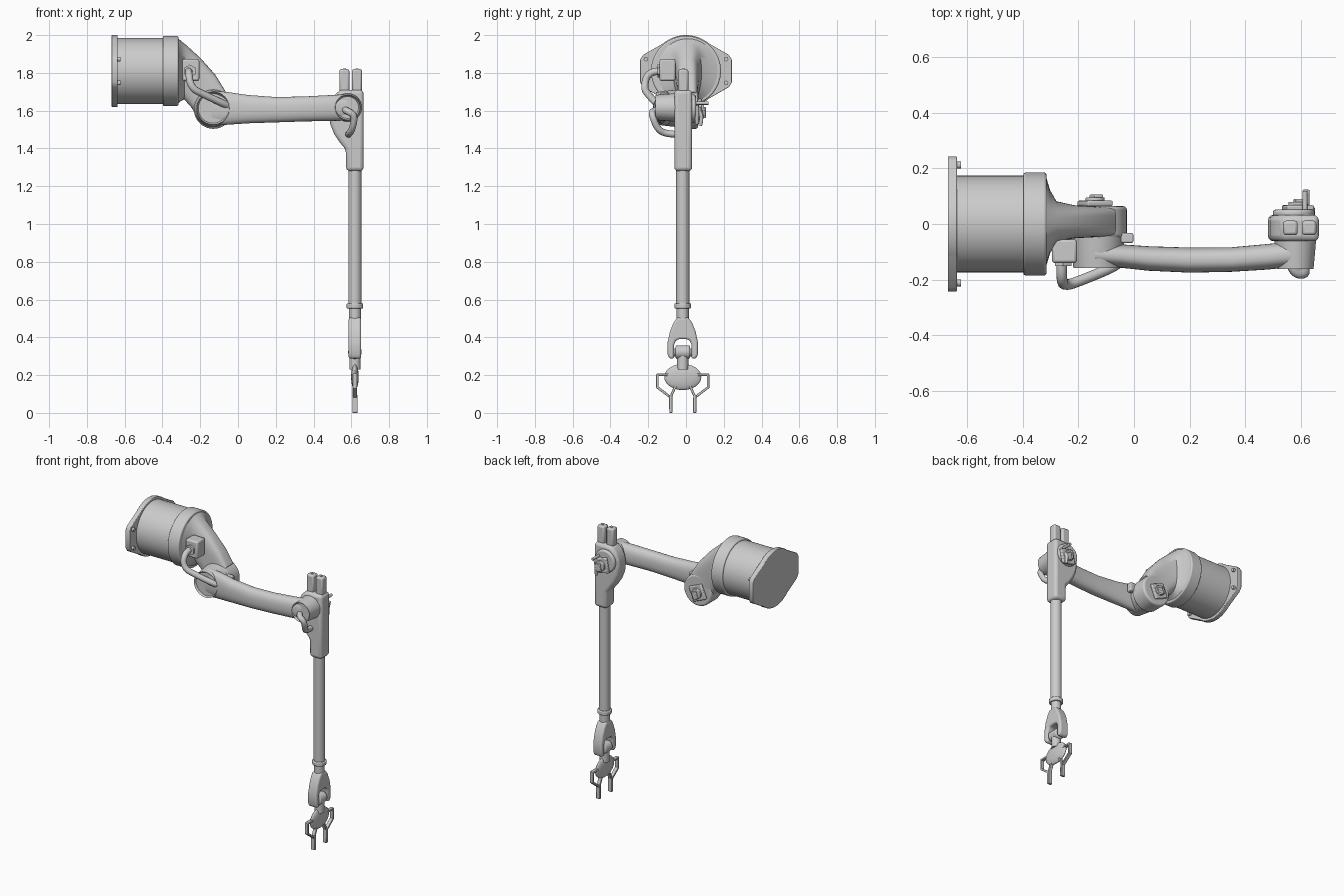
import bpy, bmesh, math
from mathutils import Vector, Matrix

if "Cube" in bpy.data.objects:
    bpy.data.objects.remove(bpy.data.objects["Cube"])

grey = bpy.data.materials.new("light_grey")
grey.diffuse_color = (0.6, 0.6, 0.6, 1)
grey.use_nodes = True
grey.node_tree.nodes["Principled BSDF"].inputs["Base Color"].default_value = grey.diffuse_color


def finish(name, bm, bevel=0.0, seg=3, angle=35):
    bmesh.ops.recalc_face_normals(bm, faces=bm.faces)
    me = bpy.data.meshes.new(name)
    bm.to_mesh(me)
    bm.free()
    ob = bpy.data.objects.new(name, me)
    bpy.context.collection.objects.link(ob)
    me.materials.append(grey)
    if bevel:
        m = ob.modifiers.new("bevel", "BEVEL")
        m.width, m.segments, m.limit_method = bevel, seg, "ANGLE"
        m.angle_limit = math.radians(40)
    bpy.ops.object.select_all(action="DESELECT")
    ob.select_set(True)
    bpy.context.view_layer.objects.active = ob
    bpy.ops.object.shade_smooth_by_angle(angle=math.radians(angle))
    return ob


def cyl(name, p0, p1, r, r2=None, bevel=0.0, seg=48, recess=0.0):
    """Cylinder between two points; recess sinks a dish into the p1 end."""
    p0, p1 = Vector(p0), Vector(p1)
    d = p1 - p0
    bm = bmesh.new()
    bmesh.ops.create_cone(bm, cap_ends=True, segments=seg, radius1=r,
                          radius2=r if r2 is None else r2, depth=d.length)
    if recess:
        top = max(bm.faces, key=lambda f: f.calc_center_median().z)
        bmesh.ops.inset_region(bm, faces=[top], thickness=0.008)
        bmesh.ops.translate(bm, verts=top.verts, vec=(0, 0, -recess))
    rot = Vector((0, 0, 1)).rotation_difference(d).to_matrix().to_4x4()
    bm.transform(Matrix.Translation((p0 + p1) / 2) @ rot)
    return finish(name, bm, bevel)


def box(name, c, size, bevel=0.006, rot=0.0, axis="Y"):
    bm = bmesh.new()
    bmesh.ops.create_cube(bm, size=1)
    bm.transform(Matrix.Translation(c) @ Matrix.Rotation(rot, 4, axis) @ Matrix.Diagonal((*size, 1)))
    return finish(name, bm, bevel, 2)


def loft(name, rings, bevel=0.0):
    bm = bmesh.new()
    vs = [[bm.verts.new(p) for p in r] for r in rings]
    n = len(rings[0])
    for a, b in zip(vs, vs[1:]):
        for i in range(n):
            bm.faces.new((a[i], a[(i + 1) % n], b[(i + 1) % n], b[i]))
    bm.faces.new(vs[0])
    bm.faces.new(vs[-1])
    return finish(name, bm, bevel)


def tube(name, pts, r):
    cu = bpy.data.curves.new(name, "CURVE")
    cu.dimensions, cu.bevel_depth, cu.bevel_resolution, cu.use_fill_caps = "3D", r, 4, True
    s = cu.splines.new("NURBS")
    s.points.add(len(pts) - 1)
    for p, c in zip(s.points, pts):
        p.co = (*c, 1)
    s.use_endpoint_u, s.order_u, s.resolution_u = True, 3, 8
    ob = bpy.data.objects.new(name, cu)
    bpy.context.collection.objects.link(ob)
    cu.materials.append(grey)
    bpy.ops.object.select_all(action="DESELECT")
    ob.select_set(True)
    bpy.context.view_layer.objects.active = ob
    bpy.ops.object.convert(target="MESH")
    bpy.ops.object.shade_smooth_by_angle(angle=math.radians(40))


# --- base motor with eared mounting flange ---
ZM = 1.81
prof = [(0.19 * math.cos(math.radians(a)), 0.19 * math.sin(math.radians(a))) for a in range(50, 131, 5)]
prof += [(-0.228, 0.085), (-0.243, 0.06), (-0.243, -0.06), (-0.228, -0.085)]
prof += [(0.19 * math.cos(math.radians(a)), 0.19 * math.sin(math.radians(a))) for a in range(230, 311, 5)]
prof += [(0.228, -0.085), (0.243, -0.06), (0.243, 0.06), (0.228, 0.085)]
loft("mounting_flange", [[(x, y, ZM + z) for y, z in prof] for x in (-0.67, -0.637)], 0.004)
for sy in (-1, 1):
    for sz in (-1, 1):
        cyl("flange_bolt", (-0.65, sy * 0.212, ZM + sz * 0.063), (-0.622, sy * 0.212, ZM + sz * 0.063), 0.012, seg=12)
cyl("motor_body", (-0.65, 0, ZM), (-0.39, 0, ZM), 0.174, seg=64)
cyl("motor_collar", (-0.398, 0, ZM), (-0.315, 0, ZM), 0.185, bevel=0.008, seg=64)

# --- shoulder: flared round base narrowing to a flat bracket ---
secs = [((-0.32, 1.985), (-0.32, 1.635), 0.175, 2), ((-0.30, 1.968), (-0.305, 1.65), 0.115, 2.2),
        ((-0.275, 1.948), (-0.285, 1.66), 0.074, 2.6), ((-0.20, 1.88), (-0.245, 1.615), 0.060, 3),
        ((-0.12, 1.79), (-0.215, 1.56), 0.056, 4), ((-0.065, 1.70), (-0.19, 1.53), 0.054, 5)]
rings = []
for t, b, w, p in secs:
    ring = []
    for i in range(48):
        a = 2 * math.pi * i / 48
        c, s = math.cos(a), math.sin(a)
        u = math.copysign(abs(c) ** (2 / p), c)
        v = (math.copysign(abs(s) ** (2 / p), s) + 1) / 2
        ring.append((b[0] + (t[0] - b[0]) * v, 0.008 + w * u, b[1] + (t[1] - b[1]) * v))
    rings.append(ring)
loft("shoulder_bracket", rings)
cyl("shoulder_hub", (-0.13, -0.05, 1.608), (-0.13, 0.064, 1.608), 0.104, bevel=0.012)

# --- upper arm: bowed beam with a round hub at each end ---
stations = [(-0.14, -0.110, 1.613, 0.040, 0.093), (-0.05, -0.115, 1.612, 0.042, 0.086),
            (0.05, -0.124, 1.608, 0.044, 0.075), (0.2, -0.130, 1.605, 0.045, 0.067),
            (0.35, -0.128, 1.609, 0.044, 0.066), (0.48, -0.118, 1.614, 0.046, 0.068),
            (0.58, -0.108, 1.617, 0.046, 0.070)]
loft("upper_arm", [[(x, y + ry * math.copysign(abs(math.cos(a)) ** 0.85, math.cos(a)),
                     z + rz * math.copysign(abs(math.sin(a)) ** 0.85, math.sin(a)))
                    for a in [2 * math.pi * i / 40 for i in range(40)]] for x, y, z, ry, rz in stations])
cyl("arm_shoulder_end", (-0.132, -0.04, 1.612), (-0.132, -0.158, 1.612), 0.1, r2=0.086, recess=0.012)
cyl("arm_elbow_end", (0.58, -0.05, 1.617), (0.58, -0.162, 1.617), 0.076, r2=0.066, recess=0.012)

# --- elbow housing ---
house = [(0.665, 1.71), (0.665, 1.28), (0.573, 1.28), (0.571, 1.395), (0.54, 1.43), (0.51, 1.475),
         (0.488, 1.53), (0.482, 1.59), (0.49, 1.64), (0.51, 1.68), (0.54, 1.71)]
loft("elbow_housing", [[(x, y, z) for x, z in house] for y in (-0.062, 0.033)], 0.02)
cyl("elbow_hub", (0.575, -0.06, 1.61), (0.575, 0.052, 1.61), 0.075, bevel=0.01)
for x in (0.563, 0.63):
    box("top_motor", (x, -0.014, 1.76), (0.052, 0.052, 0.12), 0.01)
    cyl("top_motor_pin", (x, -0.014, 1.81), (x, -0.014, 1.823), 0.008, seg=12)

# --- square joint covers on the back of both joints ---
for x, y, z, tilt in ((-0.14, 0.066, 1.60, 0.4), (0.59, 0.05, 1.585, 0.2)):
    box("joint_cover", (x, y + 0.008, z), (0.1, 0.02, 0.1), 0.006, tilt)
    cyl("joint_cap", (x, y, z), (x, y + 0.03, z), 0.034, bevel=0.004)
    box("joint_plug", (x + 0.005, y + 0.03, z - 0.01), (0.035, 0.02, 0.05), 0.004, tilt)
tube("elbow_back_plug", [(0.615, 0.04, 1.6), (0.615, 0.075, 1.595), (0.615, 0.085, 1.56), (0.615, 0.075, 1.52)], 0.01)
cyl("elbow_back_pin", (0.615, 0.05, 1.64), (0.615, 0.118, 1.64), 0.009, seg=16)

# --- connectors and cables ---
box("shoulder_connector", (-0.25, -0.098, 1.815), (0.09, 0.085, 0.115), 0.01)
cyl("connector_nut", (-0.255, -0.13, 1.81), (-0.255, -0.152, 1.81), 0.034, seg=6)
tube("shoulder_cable", [(-0.26, -0.13, 1.81), (-0.262, -0.2, 1.81), (-0.25, -0.225, 1.72),
                        (-0.17, -0.195, 1.68), (-0.05, -0.145, 1.625), (-0.04, -0.12, 1.62)], 0.019)
box("hub_connector", (-0.025, -0.05, 1.635), (0.045, 0.035, 0.06), 0.005)
tube("elbow_cable", [(0.565, -0.14, 1.605), (0.575, -0.178, 1.6), (0.62, -0.18, 1.575),
                     (0.605, -0.15, 1.5), (0.585, -0.10, 1.475), (0.585, -0.04, 1.475)], 0.018)

# --- vertical forearm rod ---
X, Y = 0.619, -0.017
cyl("forearm_rod", (X, Y, 0.56), (X, Y, 1.3), 0.035)
cyl("rod_collar", (X, Y, 0.553), (X, Y, 0.58), 0.044, bevel=0.005)
cyl("wrist_neck", (X, Y, 0.48), (X, Y, 0.56), 0.032)

# --- wrist fork, mirrored half profile ---
half = [(0.03, 0.505), (0.05, 0.475), (0.068, 0.43), (0.08, 0.375), (0.08, 0.31), (0.07, 0.287),
        (0.046, 0.287), (0.046, 0.36), (0.038, 0.383), (0.02, 0.39)]
fork = half + [(-y, z) for y, z in reversed(half)]
loft("wrist_fork", [[(x, Y + y, z) for y, z in fork] for x in (X - 0.033, X + 0.033)], 0.011)
cyl("wrist_pivot", (X, Y - 0.05, 0.32), (X, Y + 0.05, 0.32), 0.022)
cyl("wrist_block", (X, Y - 0.038, 0.322), (X, Y + 0.038, 0.322), 0.036, bevel=0.008)
cyl("palm_neck", (X, Y, 0.23), (X, Y, 0.32), 0.03)

# --- gripper ---
bm = bmesh.new()
bmesh.ops.create_uvsphere(bm, u_segments=32, v_segments=20, radius=1)
bm.transform(Matrix.Translation((X, Y, 0.19)) @ Matrix.Diagonal((0.02, 0.098, 0.069, 1)))
finish("gripper_palm", bm)


def bar(name, a, b, w, t):
    """Flat bar between two (y, z) points in the gripper plane."""
    dy, dz = b[0] - a[0], b[1] - a[1]
    box(name, (X, Y + (a[0] + b[0]) / 2, (a[1] + b[1]) / 2),
        (t, w, math.hypot(dy, dz) + w * 0.7), 0.003, math.atan2(-dy, dz), "X")


for s in (-1, 1):
    for a, b in (((0.08, 0.202), (0.134, 0.202)), ((0.134, 0.202), (0.134, 0.135)),
                 ((0.134, 0.135), (0.068, 0.085)), ((0.035, 0.15), (0.064, 0.085))):
        bar("finger_link", (s * a[0], a[1]), (s * b[0], b[1]), 0.013, 0.024)
    bar("finger", (s * 0.064, 0.09), (s * 0.063, 0.006), 0.017, 0.028)
